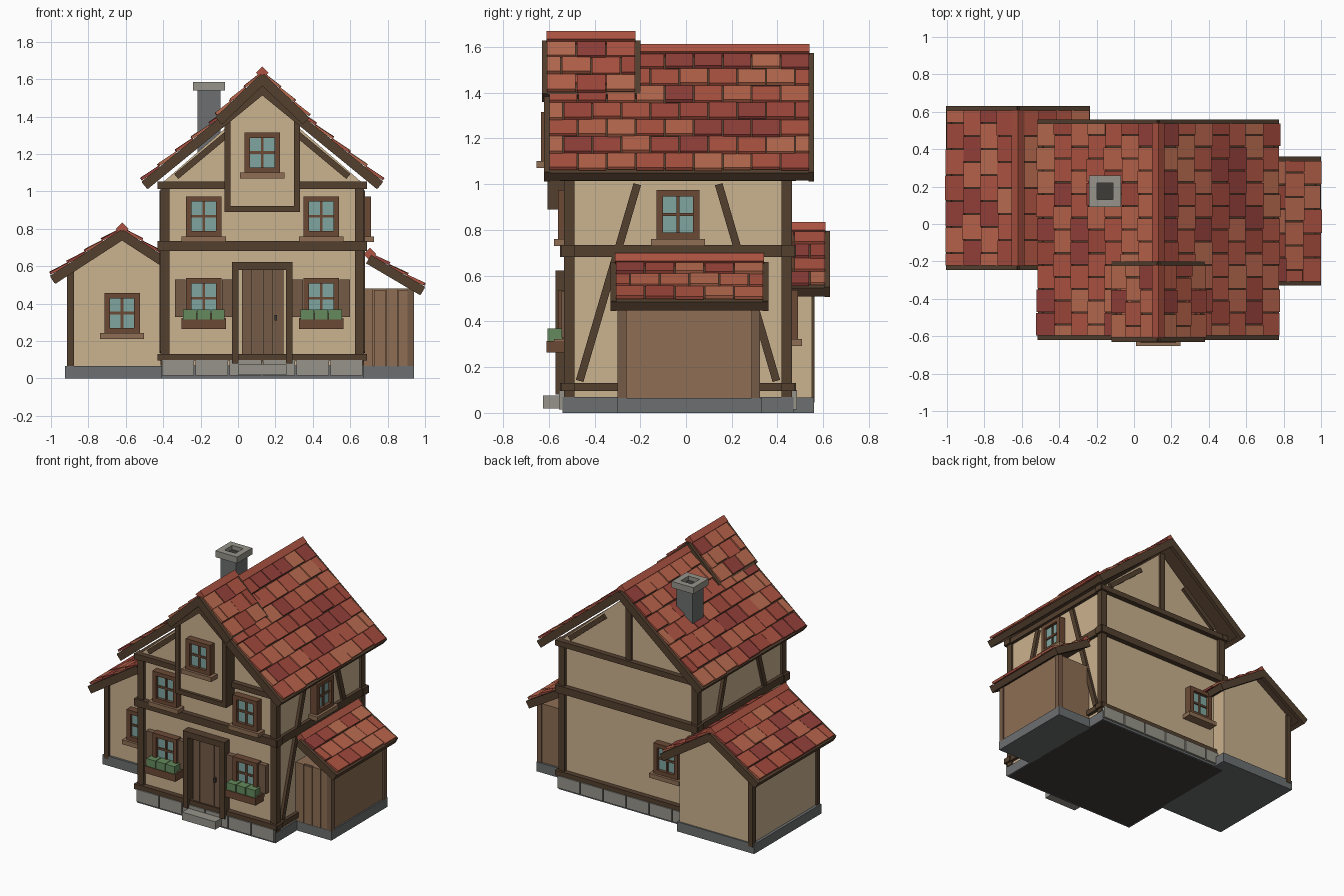
import bpy, bmesh, math, random
from mathutils import Matrix, Vector

if "Cube" in bpy.data.objects:
    bpy.data.objects.remove(bpy.data.objects["Cube"])
random.seed(4)

def mat(name, hexa):
    m = bpy.data.materials.new(name)
    c = [int(hexa[i:i + 2], 16) / 255 for i in (0, 2, 4)]
    m.diffuse_color = [((v + .055) / 1.055) ** 2.4 for v in c] + [1]
    m.use_nodes = True
    m.node_tree.nodes["Principled BSDF"].inputs["Base Color"].default_value = m.diffuse_color
    return m

PLASTER, TIMBER = mat("plaster", "CBB28F"), mat("timber", "54402F")
WOOD, DOOR, TRIM = mat("wood", "8E6E54"), mat("door_wood", "755A46"), mat("trim", "6B4A35")
GLASS, STONE, SLAB = mat("glass", "80A6A0"), mat("stone", "96948A"), mat("slab", "6C6F70")
DARK, LEAF = mat("dark", "3F3C39"), mat("leaf", "648A5C")
TILES = [mat(f"tile_{i}", h) for i, h in enumerate(("A0483B", "AE5442", "B8634B", "93403A", "B96B50"))]
I = Matrix.Identity(4)
CX, CY = .13, -.035      # centre of the main house

class Part:
    """Collects boxes and extruded profiles into one named object."""
    def __init__(s, name):
        s.name, s.bm, s.mats = name, bmesh.new(), []

    def tag(s, faces, m):
        if m not in s.mats:
            s.mats.append(m)
        for f in faces:
            f.material_index = s.mats.index(m)

    def box(s, x0, x1, y0, y1, z0, z1, m, M=I):
        T = Matrix.Translation(((x0 + x1) / 2, (y0 + y1) / 2, (z0 + z1) / 2))
        T = M @ T @ Matrix.Diagonal((x1 - x0, y1 - y0, z1 - z0, 1))
        vs = bmesh.ops.create_cube(s.bm, size=1, matrix=T)["verts"]
        s.tag({f for v in vs for f in v.link_faces}, m)

    def prism(s, pts, y0, y1, m):
        a = [s.bm.verts.new((x, y0, z)) for x, z in pts]
        b = [s.bm.verts.new((x, y1, z)) for x, z in pts]
        n = len(pts)
        fs = [s.bm.faces.new(a), s.bm.faces.new(b[::-1])]
        fs += [s.bm.faces.new((a[i], b[i], b[(i + 1) % n], a[(i + 1) % n])) for i in range(n)]
        s.tag(fs, m)

    def beam(s, p, q, w, normal, m=TIMBER, d=.03):
        p, q = Vector(p), Vector(q)
        u, n = (q - p).normalized(), Vector(normal)
        M = Matrix((u, n, u.cross(n))).transposed().to_4x4()
        M.translation = p
        s.box(0, (q - p).length, -d / 2, d / 2, -w / 2, w / 2, m, M)

    def done(s):
        bmesh.ops.recalc_face_normals(s.bm, faces=s.bm.faces)
        me = bpy.data.meshes.new(s.name)
        s.bm.to_mesh(me)
        for m in s.mats:
            me.materials.append(m)
        bpy.context.collection.objects.link(bpy.data.objects.new(s.name, me))

def gable(x, hw, z0, ze, za):
    return [(x - hw, z0), (x + hw, z0), (x + hw, ze), (x, za), (x - hw, ze)]

def roof(name, x, y0, y1, za, run, drop, rows, sides=(-1, 1)):
    p = Part(name)
    a, L = math.atan2(drop, run), math.hypot(run, drop)
    for sd in sides:
        u = Vector((sd * math.cos(a), 0, -math.sin(a)))
        n = Vector((sd * math.sin(a), 0, math.cos(a)))
        M = Matrix((u, (0, 1, 0), n)).transposed().to_4x4()
        M.translation = (x, 0, za)
        p.box(0, L, y0 + .01, y1 - .01, -.03, 0, TIMBER, M)
        for e in (y0, y1 - .025):                       # bargeboards
            p.box(0, L + .01, e, e + .025, -.04, .012, TIMBER, M)
        p.box(L - .02, L + .012, y0, y1, -.035, .008, TIMBER, M)   # eave board
        c = L / rows                                    # tile courses
        cols = max(2, round((y1 - y0 - .04) / .13))
        w = (y1 - y0 - .04) / cols
        for r in range(rows):
            off = w / 2 * (r % 2)
            for k in range(cols + r % 2):
                v0 = max(y0 + .02, y0 + .02 + k * w - off)
                v1 = min(y1 - .02, y0 + .02 + (k + 1) * w - off)
                R = M @ Matrix.Translation((r * c, 0, .004)) @ Matrix.Rotation(-.1, 4, 'Y')
                p.box(.004, c + random.uniform(-.004, .008), v0 + .003, v1 - .003, 0,
                      .012 + random.uniform(0, .005), random.choice(TILES), R)
    R = Matrix.Translation((x, 0, za + .015)) @ Matrix.Rotation(math.pi / 4, 4, 'Y')
    p.box(-.024, .024, y0 + .02, y1 - .02, -.024, .024, TILES[1], R)   # ridge cap
    p.done()

def window(name, loc, turn=0, shutters=False):
    """Origin at the frame centre on the wall; -y is outward."""
    p, M = Part(name), Matrix.Translation(loc) @ Matrix.Rotation(math.radians(turn), 4, 'Z')
    p.box(-.075, .075, -.028, .01, -.09, .09, GLASS, M)
    for sx in (-1, 1):
        p.box(sx * .08 - .015, sx * .08 + .015, -.05, .01, -.107, .107, TRIM, M)
        p.box(-.095, .095, -.05, .01, sx * .093 - .014, sx * .093 + .014, TRIM, M)
        if shutters:
            p.box(sx * .125 - .028, sx * .125 + .028, -.035, .01, -.1, .1, DOOR, M)
    p.box(-.007, .007, -.036, 0, -.09, .09, TRIM, M)
    p.box(-.075, .075, -.036, 0, -.007, .007, TRIM, M)
    p.box(-.118, .118, -.068, .01, -.138, -.107, WOOD, M)
    p.done()

# Foundations
p = Part("foundation")
p.box(-.41, .67, -.54, .47, 0, .07, SLAB)
p.box(-.925, -.32, -.19, .56, 0, .068, SLAB)
p.box(.6, .94, -.3, .33, 0, .066, SLAB)
p.box(-.4, .66, -.53, .46, -.0005, .01, DARK)
p.done()
p = Part("stone_course")
for y0, y1 in ((-.555, -.5), (.43, .485)):
    for k in range(6):
        x = -.41 + k * .18
        p.box(x + .004, x + .176, y0, y1, .015, .1, STONE)
p.done()
p = Part("door_step")
p.box(0, .26, -.625, -.5, .02, .075, STONE)
p.done()

# Walls
p = Part("main_walls")
p.prism(gable(CX, .53, .06, 1.05, 1.51), -.51, .44, PLASTER)
p.done()
p = Part("dormer_walls")
p.prism(gable(CX, .19, .9, 1.37, 1.54), -.585, -.25, PLASTER)
p.done()
p = Part("annex_walls")
p.prism(gable(-.62, .285, .06, .57, .765), -.175, .55, PLASTER)
p.done()

# Timber frame of the main house
p = Part("timber_frame")
for sx in (-1, 1):
    for sy in (-1, 1):
        x, y = CX + sx * .52, CY + sy * .475
        p.box(x - .024, x + .024, y - .023, y + .023, .07, 1.04, TIMBER)
    for z, h in ((1.033, .038), (.708, .052), (.113, .036)):
        y, x = CY + sx * .482, CX + sx * .533
        p.box(CX - .56, CX + .56, y - .03, y + .03, z - h / 2, z + h / 2, TIMBER)
        p.box(x - .02, x + .02, CY - .515, CY + .515, z - h / 2, z + h / 2, TIMBER)
    for sy in (-1, 1):
        # side wall braces, then gable struts
        p.beam((CX + sx * .535, CY + sy * .43, .14), (CX + sx * .535, CY + sy * .178, 1.0), .034, (1, 0, 0))
        p.beam((CX + sx * .46, CY + sy * .482, 1.08), (CX + sx * .19, CY + sy * .482, 1.305), .034, (0, 1, 0))
p.box(CX - .02, CX + .02, .43, .46, 1.04, 1.5, TIMBER)
p.done()
p = Part("dormer_frame")
for sx in (-1, 1):
    x = CX + sx * .185
    p.box(x - .016, x + .016, -.605, -.5, .89, 1.4, TIMBER)
    p.beam((CX, -.59, 1.545), (CX + sx * .2, -.59, 1.375), .034, (0, 1, 0))
p.box(CX - .2, CX + .2, -.605, -.5, .89, .922, TIMBER)
p.done()
p = Part("annex_posts")
for y in (-.172, .545):
    p.box(-.915, -.878, y - .018, y + .018, .045, .57, TIMBER)
p.done()

# Side shed
p = Part("shed_walls")
p.box(.65, .93, -.285, .315, .06, .48, WOOD)
for k in range(4):
    p.box(.66 + k * .066, .722 + k * .066, -.298, -.28, .065, .48 - .006 * (k % 2), WOOD)
for y in (-.28, .305):
    p.box(.905, .94, y - .019, y + .019, .06, .48, DOOR)
p.done()

# Roofs
roof("main_roof", CX, -.62, .56, 1.565, .63, .515, 7)
roof("dormer_roof", CX, -.63, -.2, 1.62, .235, .225, 3)
roof("annex_roof", -.62, -.245, .63, .785, .37, .24, 4)
roof("shed_roof", .705, -.33, .36, .65, .28, .165, 3, (1,))

# Chimney with a hollow top
p = Part("chimney")
p.box(-.217, -.093, .113, .237, 1.1, 1.55, SLAB)
for s in (-1, 1):
    a, b = sorted((s * .043, s * .085))
    p.box(-.155 + a, -.155 + b, .09, .26, 1.54, 1.585, STONE)
    p.box(-.198, -.112, .175 + a, .175 + b, 1.54, 1.585, STONE)
p.box(-.2, -.11, .13, .22, 1.545, 1.556, DARK)
p.done()

# Door
p = Part("front_door")
for k in range(4):
    p.box(.022 + k * .056, .075 + k * .056, -.535, -.5, .08, .58, DOOR)
for s in (-1, 1):
    p.box(CX + s * .144 - .018, CX + s * .144 + .018, -.57, -.5, .08, .62, TIMBER)
p.box(CX - .162, CX + .162, -.57, -.5, .58, .622, TIMBER)
p.box(.195, .208, -.555, -.53, .31, .34, DARK)
p.done()

# Windows and flower boxes
for side, x in (("left", -.183), ("right", .445)):
    window(f"lower_window_{side}", (x, -.51, .43), 0, True)
    window(f"upper_window_{side}", (x, -.51, .867))
    p = Part(f"flower_box_{side}")
    p.box(x - .12, x + .12, -.61, -.52, .265, .315, TRIM)
    for k in (-1, 0, 1):
        p.box(x + k * .075 - .035, x + k * .075 + .035, -.605, -.54, .31, .368, LEAF)
    p.done()
window("dormer_window", (CX, -.585, 1.208))
window("annex_window", (-.62, -.175, .35))
window("side_window", (.66, CY, .867), 90)
window("back_window", (-.183, .44, .43), 180)
